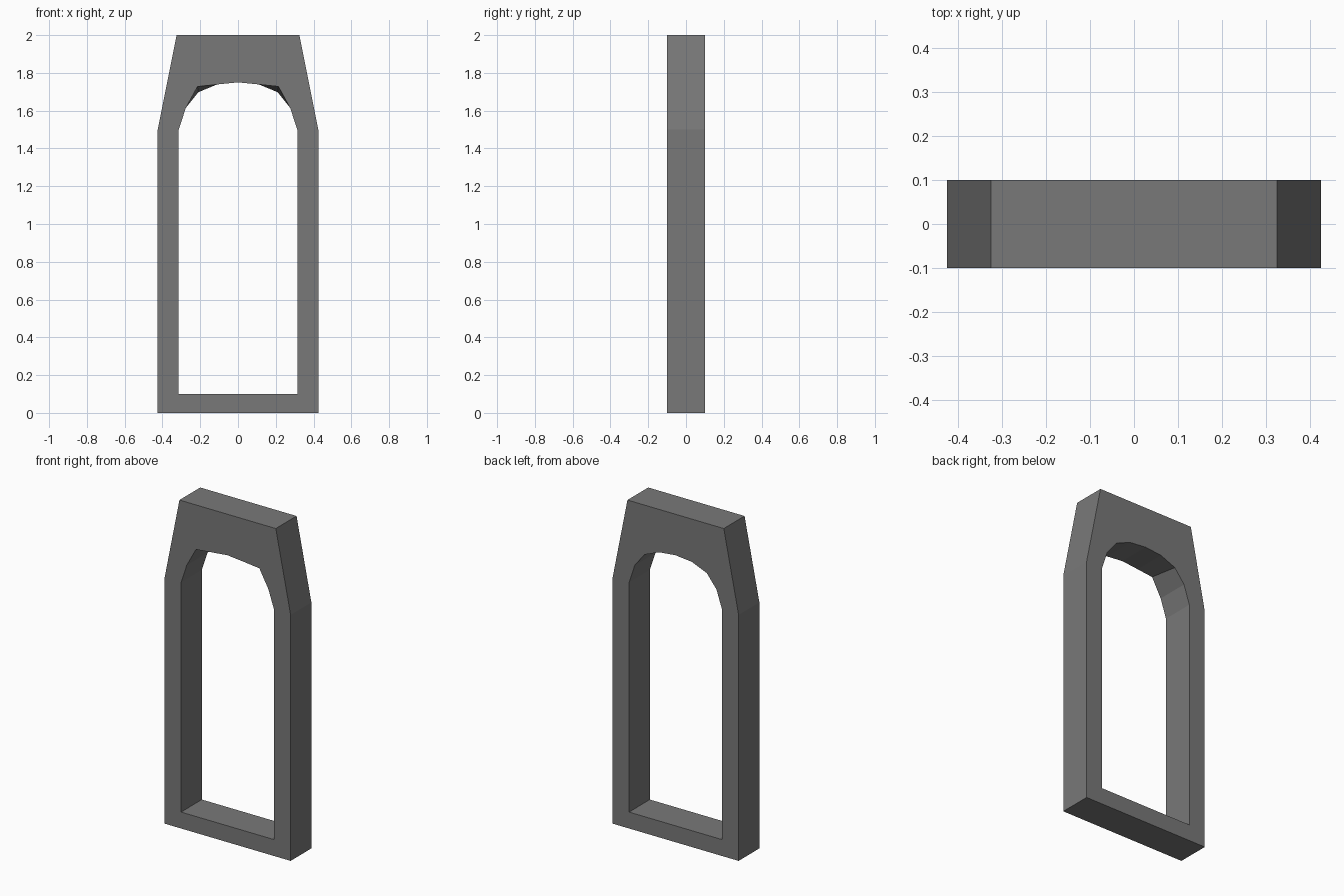
import bpy, bmesh

if "Cube" in bpy.data.objects:
    bpy.data.objects.remove(bpy.data.objects["Cube"])


def mirrored(half):
    """Close a right-hand profile (bottom to top) into a loop symmetric about x = 0."""
    return half + [(-x, z) for x, z in reversed(half) if x > 0]


DEPTH = 0.1
outer = mirrored([(0.425, 0), (0.425, 1.5), (0.325, 2)])


def opening(shoulder):
    # Arched opening; the shoulder point differs between front and back
    return mirrored([(0.314, 0.1), (0.314, 1.5), (0.276, 1.615), shoulder,
                     (0.11, 1.739), (0, 1.75)])


bm = bmesh.new()


def ring(points, y):
    verts = [bm.verts.new((x, y, z)) for x, z in points]
    edges = [bm.edges.new((v, verts[(i + 1) % len(verts)])) for i, v in enumerate(verts)]
    return verts, edges


def wall(a, b):
    n = len(a)
    for i in range(n):
        j = (i + 1) % n
        bm.faces.new((a[i], a[j], b[j], b[i]))


# Front and back faces, each an outline with an arched hole
sides = []
for y, shoulder in ((-DEPTH, (0.214, 1.728)), (DEPTH, (0.21, 1.698))):
    out_v, out_e = ring(outer, y)
    in_v, in_e = ring(opening(shoulder), y)
    bmesh.ops.triangle_fill(bm, edges=out_e + in_e, use_beauty=True, normal=(0, -1, 0))
    sides.append((out_v, in_v))

# Outer rim and inner reveal
wall(sides[0][0], sides[1][0])
wall(sides[0][1], sides[1][1])
bmesh.ops.recalc_face_normals(bm, faces=bm.faces[:])

mesh = bpy.data.meshes.new("arched_frame")
bm.to_mesh(mesh)
bm.free()
frame = bpy.data.objects.new("arched_frame", mesh)
bpy.context.collection.objects.link(frame)

# Dark grey finish
dark = bpy.data.materials.new("dark_grey")
dark.diffuse_color = (0.19, 0.19, 0.19, 1)
dark.use_nodes = True
dark.node_tree.nodes["Principled BSDF"].inputs["Base Color"].default_value = dark.diffuse_color
mesh.materials.append(dark)
